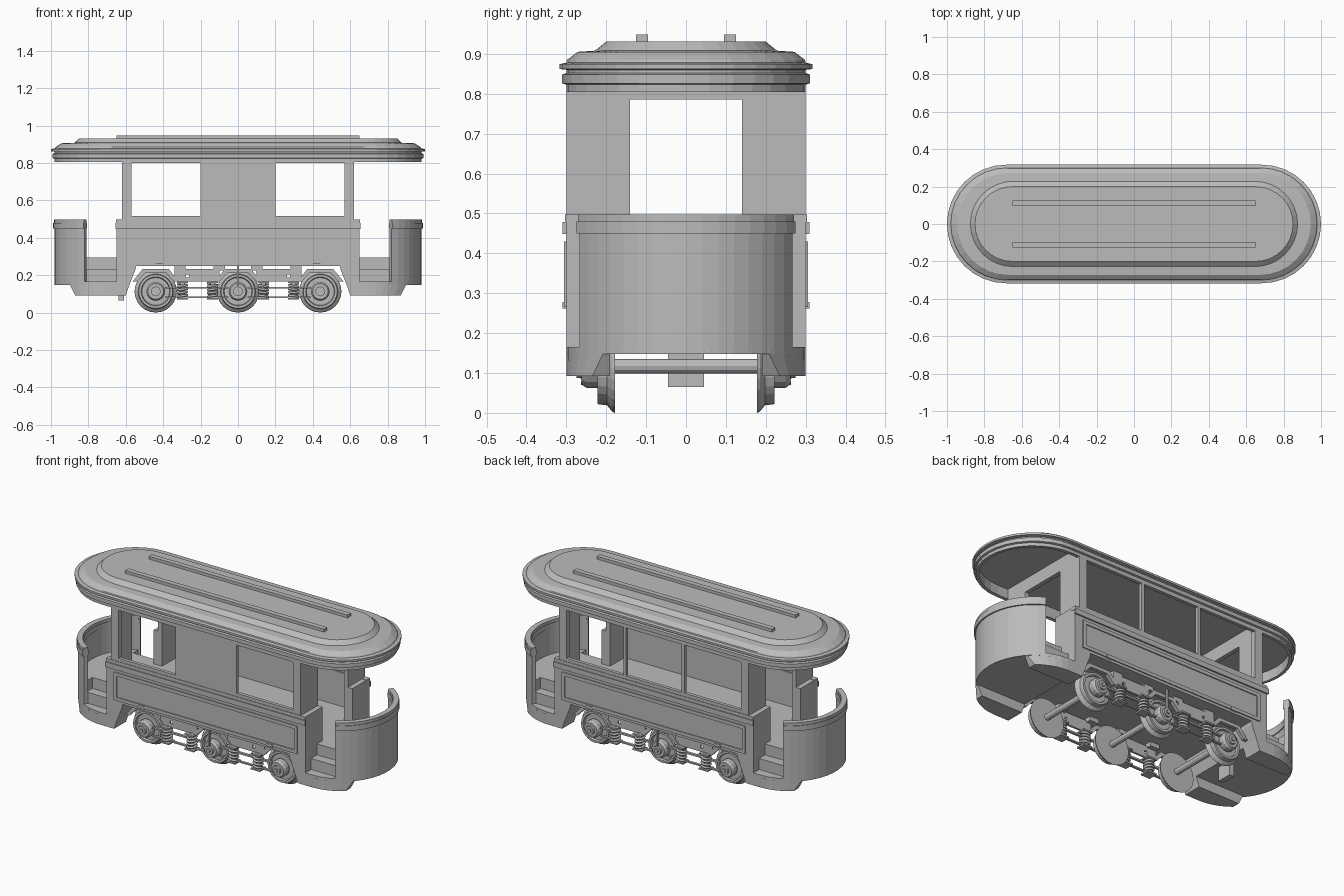
import bpy, bmesh
from math import sin, cos, pi, sqrt, radians

if "Cube" in bpy.data.objects:
    bpy.data.objects.remove(bpy.data.objects["Cube"])

grey = bpy.data.materials.new("plain grey")
grey.use_nodes = True
grey.diffuse_color = (0.5, 0.5, 0.5, 1)
grey.node_tree.nodes["Principled BSDF"].inputs["Base Color"].default_value = (0.5, 0.5, 0.5, 1)


def part(name, solids, mx=False, my=False):
    """Loft every solid (a list of rings), with mirrored copies, into one object."""
    bm = bmesh.new()
    for sx in ((1, -1) if mx else (1,)):
        for sy in ((1, -1) if my else (1,)):
            for rings in solids:
                vs = [[bm.verts.new((x * sx, y * sy, z)) for x, y, z in r] for r in rings]
                for a, b in zip(vs, vs[1:]):
                    n = len(a)
                    for i in range(n):
                        bm.faces.new((a[i], a[(i + 1) % n], b[(i + 1) % n], b[i]))
                bm.faces.new(vs[0])
                bm.faces.new(vs[-1])
    bmesh.ops.recalc_face_normals(bm, faces=bm.faces)
    me = bpy.data.meshes.new(name)
    bm.to_mesh(me)
    bm.free()
    me.materials.append(grey)
    ob = bpy.data.objects.new(name, me)
    bpy.context.collection.objects.link(ob)
    return ob


def box(x0, x1, y0, y1, z0, z1):
    return [[(x0, y0, z), (x1, y0, z), (x1, y1, z), (x0, y1, z)] for z in (z0, z1)]


def plate(pts, y0, y1):
    return [[(x, y, z) for x, z in pts] for y in (y0, y1)]


def lathe(cx, cz, profile, n=24):
    """Turn (radius, y) pairs about an axle."""
    return [[(cx + r * cos(2 * pi * i / n), y, cz + r * sin(2 * pi * i / n)) for i in range(n)]
            for r, y in profile]


def stadium(ex, ry, z, n=16):
    c = ex - ry
    right = [(c + ry * cos(t), ry * sin(t), z) for t in (-pi / 2 + pi * i / n for i in range(n + 1))]
    return right + [(-x, -y, z) for x, y, z in right]


# Roof: stacked mouldings, raised deck and a recessed underside
R = [(.965, .28, .862), (.965, .28, .805), (.982, .30, .805), (.982, .30, .823),
     (.993, .311, .826), (.993, .311, .848), (.98, .30, .852), (.98, .30, .86),
     (1, .317, .862), (1, .317, .874), (.98, .30, .878), (.975, .298, .885),
     (.945, .272, .905), (.875, .228, .908), (.85, .2, .931)]
part("roof", [[stadium(*r) for r in R]])
part("roof_rails", [box(-.65, .65, .095, .125, .925, .948)], my=True)

# Cabin: lower sides, belt rails and framed panels
part("lower_sides", [box(-.65, .65, .275, .30, .25, .495)], my=True)
part("belt_rails", [box(-.655, .655, .298, .309, .448, .478),
                    box(-.652, .652, .27, .303, .478, .497)], my=True)
part("panel_frames", [box(-.6, .6, .299, .306, .41, .43), box(-.6, .6, .299, .306, .265, .285),
                      box(-.6, -.58, .299, .306, .285, .41), box(.58, .6, .299, .306, .285, .41)],
     my=True)
part("cabin_floor", [box(-.62, .62, -.28, .28, .25, .295)])

# Cabin: upper walls with window openings
part("window_surrounds", [box(-.62, .62, .28, .30, .80, .83), box(-.62, .62, .28, .30, .49, .516),
                          box(.57, .62, .27, .30, .49, .83), box(-.62, -.57, .27, .30, .49, .83)],
     my=True)
part("front_centre_panel", [box(-.2, .2, -.30, -.28, .51, .81)])
part("back_mullions", [box(.182, .2, .28, .30, .51, .81)], mx=True)
part("end_walls", [box(.595, .62, .14, .298, .29, .83), box(.62, .65, .14, .29, .29, .495)],
     mx=True, my=True)
part("door_headers", [box(.595, .62, -.285, .285, .785, .864)], mx=True)

# End platforms
CX, AX, AY = .69, .29, .30
OPEN = radians(63)


def arc(off, lim, n=16):
    return [(CX + (AX + off) * cos(t), (AY + off) * sin(t))
            for t in (-lim + 2 * lim * i / n for i in range(n + 1))]


def band(o, i, z0, z1):
    pts = arc(o, OPEN) + arc(i, OPEN)[::-1]
    return [[(x, y, z) for x, y in pts] for z in (z0, z1)]


def slope_x(z):
    return .60 - .06 * (min(z, .25) - .10) / .15


def platform_layer(z0, z1, notch=None):
    rings = []
    for z in (z0, z1):
        if notch:
            side = [(.82, notch), (.65, notch), (.65, AY), (slope_x(z), AY)]
            pts = arc(-.003, OPEN) + side + [(x, -y) for x, y in side[::-1]]
        else:
            pts = arc(0, pi / 2) + [(slope_x(z), AY), (slope_x(z), -AY)]
        rings.append([(x, y, z) for x, y in pts])
    return rings


part("platforms_and_steps", [platform_layer(.148, .165), platform_layer(.165, .23, .245),
                             platform_layer(.23, .295, .19)], mx=True)
part("end_aprons", [band(0, -.025, .148, .46)], mx=True)
part("apron_rims", [band(.008, -.03, .45, .48), band(.004, -.027, .48, .497)], mx=True)


def skirt_ring(x0, x1, z, n=8):
    xs = [x0 + (x1 - x0) * i / n for i in range(n + 1)]
    outer = [(x, AY * sqrt(1 - (max(x - CX, 0) / AX) ** 2), z) for x in xs]
    return outer + [(x1, .19, z), (x0, .19, z)]


part("step_skirts", [[skirt_ring(.60, .87, .092), skirt_ring(slope_x(.15), .90, .15)]],
     mx=True, my=True)
part("under_hanger", [box(-.64, -.61, -.045, .045, .065, .16)])

# Wheels, axles and axle boxes
AXLES = (-.44, 0, .44)
WZ = .113
wheel = [(.113, .178), (.109, .186), (.094, .198), (.091, .222), (.078, .222), (.074, .21),
         (.04, .21), (.04, .225)]
hub = [(.05, .22), (.05, .25), (.042, .262), (.026, .262), (.026, .275), (.012, .275), (.012, .282)]
part("wheels", [lathe(x, WZ, wheel) for x in AXLES], my=True)
part("axles", [lathe(x, WZ + .004, [(.018, -.2), (.018, .2)], 12) for x in AXLES])
part("axle_boxes", [lathe(x, WZ, hub, 16) for x in AXLES], my=True)

# Truck side frames: arches over the axles, pierced plates between them
arch = [(-.125, .165), (-.07, .232), (.07, .232), (.125, .165), (.1, .165), (.055, .212),
        (-.055, .212), (-.1, .165)]
part("axle_arches", [plate([(x + a, z) for a, z in arch], .225, .245) for x in AXLES], my=True)
part("frame_plates", [box(.1, .34, .228, .24, .165, .187), box(.1, .34, .228, .24, .203, .234),
                      box(.1, .262, .228, .24, .187, .203), box(.278, .34, .228, .24, .187, .203)],
     mx=True, my=True)
part("frame_brackets", [box(.07, .13, .2, .24, .225, .255), box(.28, .34, .2, .24, .225, .255),
                        box(.40, .44, .298, .309, .262, .278)], mx=True, my=True)
part("tie_bars", [box(.05, .39, .228, .242, .128, .138), box(.05, .39, .228, .242, .078, .086)],
     mx=True, my=True)
part("centre_rods", [box(-.005, .005, .262, .272, .12, .255)], my=True)


# Coil springs with end caps
def spring(cx, cy, z0, z1, r=.024, wire=.007, turns=4, steps=48):
    rings = []
    for i in range(steps + 1):
        t = 2 * pi * turns * i / steps
        z = z0 + (z1 - z0) * i / steps
        rings.append([(cx + (r + wire * cos(a)) * cos(t), cy + (r + wire * cos(a)) * sin(t),
                       z + wire * sin(a)) for a in (k * pi / 3 for k in range(6))])
    return rings


SPRINGS = (.136, .297)
coils = part("springs", [spring(x, .235, .085, .155) for x in SPRINGS], mx=True, my=True)
coils.data.shade_smooth()
part("spring_cores", [box(x - .012, x + .012, .223, .247, .075, .168) for x in SPRINGS],
     mx=True, my=True)
part("spring_caps", [box(x - .03, x + .03, .207, .263, z, z + .009) for x in SPRINGS
                     for z in (.07, .158)], mx=True, my=True)
